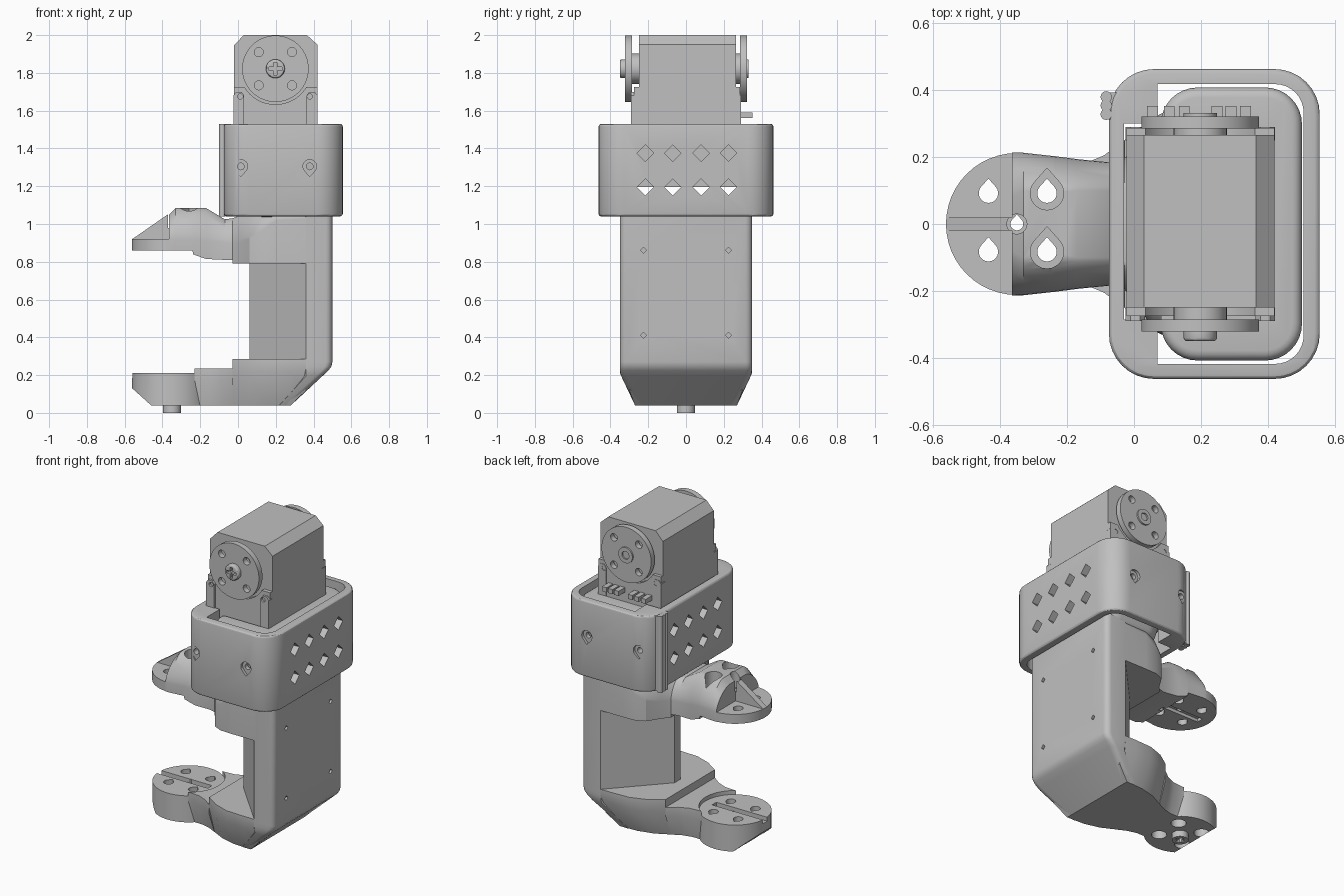
import bpy, bmesh, math

if "Cube" in bpy.data.objects:
    bpy.data.objects.remove(bpy.data.objects["Cube"])

grey = bpy.data.materials.new("plain grey")
grey.diffuse_color = (0.53, 0.53, 0.53, 1)
grey.use_nodes = True
grey.node_tree.nodes["Principled BSDF"].inputs["Base Color"].default_value = grey.diffuse_color


def loft(name, rings):
    """Skin a list of equal-length closed rings and cap the ends."""
    bm = bmesh.new()
    vs = [[bm.verts.new(p) for p in r] for r in rings]
    n = len(vs[0])
    for a, b in zip(vs, vs[1:]):
        for i in range(n):
            j = (i + 1) % n
            bm.faces.new((a[i], a[j], b[j], b[i]))
    bm.faces.new(vs[0])
    bm.faces.new(vs[-1])
    bmesh.ops.recalc_face_normals(bm, faces=bm.faces)
    me = bpy.data.meshes.new(name)
    bm.to_mesh(me)
    bm.free()
    me.materials.append(grey)
    ob = bpy.data.objects.new(name, me)
    bpy.context.collection.objects.link(ob)
    return ob


def place(axis, a, b, c):
    return {'x': (c, a, b), 'y': (a, c, b), 'z': (a, b, c)}[axis]


def prism(name, axis, pts, lo, hi):
    return loft(name, [[place(axis, a, b, c) for a, b in pts] for c in (lo, hi)])


def rect(x0, x1, y0, y1, r=0.0, n=8):
    """Rectangle outline with optional rounded corners."""
    if r == 0:
        return [(x0, y0), (x1, y0), (x1, y1), (x0, y1)]
    out = []
    for k, (cx, cy) in enumerate([(x1 - r, y1 - r), (x0 + r, y1 - r), (x0 + r, y0 + r), (x1 - r, y0 + r)]):
        for i in range(n + 1):
            t = (k + i / n) * math.pi / 2
            out.append((cx + r * math.cos(t), cy + r * math.sin(t)))
    return out


def circle(a, b, r, n=32):
    return [(a + r * math.cos(2 * math.pi * i / n), b + r * math.sin(2 * math.pi * i / n)) for i in range(n)]


def drop(a, b, r, up=1):
    """Teardrop outline with its point along +b or -b."""
    arc = [(a + r * math.cos(t), b + up * r * math.sin(t))
           for t in [math.radians(140 + 260 * i / 16) for i in range(17)]]
    return arc + [(a, b + up * r * 1.5)]


def diamond(a, b, r):
    return [(a - r, b), (a, b - r), (a + r, b), (a, b + r)]


def box(name, x0, x1, y0, y1, z0, z1):
    return prism(name, 'z', rect(x0, x1, y0, y1), z0, z1)


def apply(ob, mod):
    bpy.context.view_layer.objects.active = ob
    bpy.ops.object.modifier_apply(modifier=mod.name)


def boolean(ob, other, op='DIFFERENCE'):
    m = ob.modifiers.new("bool", 'BOOLEAN')
    m.operation, m.solver, m.object = op, 'EXACT', other
    apply(ob, m)
    bpy.data.objects.remove(other)


def cut(ob, axis, pts, lo, hi):
    boolean(ob, prism("cutter", axis, pts, lo, hi))


def bevel(ob, width, seg=3, angle=60):
    m = ob.modifiers.new("bevel", 'BEVEL')
    m.width, m.segments, m.limit_method, m.angle_limit = width, seg, 'ANGLE', math.radians(angle)
    apply(ob, m)


# Collar: rounded sleeve around the motor
collar = prism("collar", 'z', rect(-0.075, 0.555, -0.463, 0.463, 0.135), 1.04, 1.53)
bevel(collar, 0.015)
cavity = prism("cavity", 'z', rect(0.07, 0.507, -0.418, 0.418, 0.085), 0.9, 1.7)
boolean(cavity, box("square_end", 0.07, 0.25, -0.418, 0.418, 0.9, 1.7), 'UNION')
boolean(cavity, box("motor_slot", -0.03, 0.2, -0.285, 0.30, 0.9, 1.7), 'UNION')
boolean(collar, cavity)

# Holder: rounded tub inside the collar that grips the motor
holder = loft("motor_holder", [[(x, y, z) for x, y in rect(0.08, 0.502, -w, w, 0.11)]
                               for z, w in [(1.03, 0.345), (1.06, 0.355), (1.12, 0.39), (1.17, 0.408), (1.5, 0.408)]])
bevel(holder, 0.03, 4)
cut(holder, 'z', rect(-0.03, 0.42, -0.29, 0.29), 1.195, 1.7)

# Vent diamonds through the collar and holder, and screw holes on both collar ends
for y in (-0.215, -0.07, 0.08, 0.225):
    for z in (1.195, 1.375):
        for ob in (collar, holder):
            cut(ob, 'x', diamond(y, z, 0.044), -0.2, 0.7)
for x in (0.015, 0.38):
    for s in (-1, 1):
        lo, hi = sorted((s * 0.445, s * 0.5))
        cut(collar, 'y', drop(x, 1.305, 0.036, -1), lo, hi)
        lo, hi = sorted((s * 0.35, s * 0.5))
        cut(collar, 'y', circle(x, 1.305, 0.018, 16), lo, hi)

# Cable clip ribs on the collar corner
for y in (0.328, 0.354, 0.38):
    prism("clip_rib", 'z', circle(-0.083, y, 0.017, 16), 1.04, 1.53)
box("clip_base", -0.083, -0.05, 0.313, 0.393, 1.045, 1.525)


# Spine: flat back, wedge-shaped inner side, chamfered heel
def spine_ring(z, xm, w, r=0.035):
    half = [(0.06, 0.03), (min(0.36, xm - 0.06), w)]
    half += [(xm - r + r * math.sin(t), w - r + r * math.cos(t)) for t in [math.pi / 8 * i for i in range(5)]]
    return [(x, y, z) for x, y in half] + [(x, -y, z) for x, y in reversed(half)]


spine = loft("spine", [spine_ring(*s) for s in [
    (0.04, 0.28, 0.27), (0.195, 0.447, 0.343), (0.225, 0.479, 0.349),
    (0.245, 0.494, 0.35), (0.27, 0.5, 0.35), (1.06, 0.5, 0.35)]])
for y in (-0.225, 0.225):
    for z in (0.41, 0.86):
        cut(spine, 'x', diamond(y, z, 0.016), 0.45, 0.6)


# Lower arm sections: x, top half width, bottom half width, bottom, top
def slab(x, wt, wb, zb, zt):
    zm = zb + (zt - zb) * 0.7
    return [(x, -wb, zb), (x, wb, zb), (x, wt, zm), (x, wt, zt), (x, -wt, zt), (x, -wt, zm)]


lower_arm = loft("lower_arm", [slab(*s) for s in [
    (-0.3, 0.175, 0.15, 0.04, 0.235), (-0.22, 0.175, 0.15, 0.04, 0.235),
    (-0.15, 0.18, 0.15, 0.04, 0.235), (-0.09, 0.205, 0.165, 0.04, 0.235), (-0.03, 0.25, 0.195, 0.04, 0.235),
    (-0.029, 0.25, 0.195, 0.04, 0.285), (0.06, 0.31, 0.24, 0.04, 0.285), (0.16, 0.345, 0.265, 0.04, 0.285),
    (0.28, 0.35, 0.27, 0.04, 0.285), (0.36, 0.35, 0.30, 0.118, 0.285)]])
cut(lower_arm, 'z', circle(-0.35, 0, 0.212, 48), 0.15, 0.4)

# Lower disc with slanted tip, groove and pivot knob
lower_disc = prism("lower_disc", 'z', circle(-0.35, 0, 0.211, 48), 0.04, 0.21)
cut(lower_disc, 'y', [(-0.66, 0.22), (-0.46, 0.04), (-0.46, -0.1), (-0.66, -0.1)], -1, 1)
cut(lower_disc, 'z', rect(-0.7, -0.2, -0.022, 0.022), 0.185, 0.3)
knob = prism("pivot_knob", 'z', circle(-0.35, 0, 0.048), 0.0, 0.1)
for w, h in ((0.03, 0.009), (0.009, 0.03)):
    cut(knob, 'z', rect(-0.35 - w, -0.35 + w, -h, h), -0.1, 0.02)


# Upper arm: smooth arched cross-sections that widen into the spine
def arch(x, w, wt, zb, zs, zt, p=1.25, n=8):
    half = [(w, zb)]
    for i in range(n + 1):
        t = i / n * math.pi / 2
        half.append((wt + (w - wt) * math.cos(t) ** p, zs + (zt - zs) * math.sin(t) ** p))
    return [(x, y, z) for y, z in half] + [(x, -y, z) for y, z in reversed(half)]


hump = loft("upper_arm", [arch(*s) for s in [
    (-0.365, 0.214, 0.08, 0.86, 0.92, 1.05), (-0.33, 0.213, 0.1, 0.86, 0.92, 1.085),
    (-0.24, 0.203, 0.1, 0.86, 0.92, 1.085), (-0.239, 0.203, 0.1, 0.84, 0.92, 1.085),
    (-0.17, 0.194, 0.1, 0.815, 0.91, 1.085), (-0.07, 0.184, 0.1, 0.81, 0.9, 1.025),
    (-0.03, 0.195, 0.11, 0.81, 0.9, 1.03), (-0.029, 0.195, 0.11, 0.79, 0.9, 1.03),
    (0.01, 0.24, 0.15, 0.79, 0.9, 1.045), (0.06, 0.32, 0.23, 0.79, 0.92, 1.045),
    (0.12, 0.347, 0.3, 0.79, 0.96, 1.045), (0.2, 0.35, 0.34, 0.79, 1.02, 1.045),
    (0.37, 0.35, 0.345, 0.79, 1.03, 1.045)]])
upper_disc = prism("upper_disc", 'z', circle(-0.35, 0, 0.212, 48), 0.86, 0.92)
fin = prism("upper_fin", 'y', [(-0.56, 0.87), (-0.56, 0.92), (-0.37, 1.052), (-0.3, 1.07), (-0.3, 0.87)], -0.02, 0.02)
for ob in (upper_disc, hump, fin):
    cut(ob, 'z', rect(-0.5, -0.2, -0.022, 0.022), 0.8, 0.88)

# Teardrop bolt holes through both discs
for y in (-0.083, 0.092):
    for x in (-0.435, -0.26):
        for ob in (upper_disc, lower_disc, hump, lower_arm):
            cut(ob, 'z', drop(x, y, 0.029), -0.1, 1.3)
        for ob in (lower_disc, lower_arm):
            cut(ob, 'z', circle(x, y, 0.045, 20), -0.1, 0.1)
    cut(hump, 'z', drop(-0.26, y, 0.05), 0.95, 1.3)
for ob in (upper_disc, hump, fin, lower_disc, knob):
    cut(ob, 'z', drop(-0.35, 0, 0.019), -0.2, 1.3)
for ob in (hump, fin):
    cut(ob, 'z', circle(-0.35, 0, 0.03, 20), 0.98, 1.3)

# Motor body with chamfered top edges
prism("motor_body", 'y', [(-0.022, 1.195), (0.42, 1.195), (0.42, 1.95), (0.365, 2.0), (0.03, 2.0), (-0.022, 1.945)],
      -0.25, 0.266)

# Motor end plates, scooped around the horns, with corner lugs
for y0, y1 in ((-0.275, -0.24), (0.26, 0.287)):
    plate = box("motor_end_plate", -0.022, 0.42, y0, y1, 1.195, 1.725)
    cut(plate, 'y', circle(0.198, 1.825, 0.192, 48), -1, 1)
for s in (-1, 1):
    for a, b, hx in ((-0.025, 0.033, 0.012), (0.363, 0.421, 0.38)):
        lo, hi = sorted((s * 0.25, s * 0.29))
        lug = prism("corner_lug", 'y', [(a, 1.2), (b, 1.2), (b, 1.68), (b - 0.015, 1.70), (a + 0.015, 1.70), (a, 1.68)],
                    lo, hi)
        cut(lug, 'y', circle(hx, 1.675, 0.014, 16), -1, 1)

# Horn discs with four holes, shafts and hubs
for s in (-1, 1):
    span = lambda a, b: sorted((s * a, s * b))
    horn = prism("horn", 'y', circle(0.198, 1.822, 0.176, 64), *span(0.286, 0.322))
    for dx in (-0.088, 0.088):
        for dz in (-0.088, 0.088):
            cut(horn, 'y', circle(0.198 + dx, 1.822 + dz, 0.024, 20), -1, 1)
    prism("horn_shaft", 'y', circle(0.198, 1.822, 0.08), *span(0.24, 0.3))
    hub = prism("horn_hub", 'y', circle(0.198, 1.822, 0.05), *span(0.3, 0.35 if s < 0 else 0.332))
    if s < 0:
        bevel(hub, 0.01)
        for w, h in ((0.034, 0.009), (0.009, 0.034)):
            cut(hub, 'y', rect(0.198 - w, 0.198 + w, 1.822 - h, 1.822 + h), -0.5, -0.33)
    else:
        cut(hub, 'y', circle(0.198, 1.822, 0.025), 0.315, 0.5)

# Connector pins on the rear of the motor
for x in (0.055, 0.105, 0.15, 0.248, 0.29, 0.333):
    box("connector_pin", x - 0.016, x + 0.016, 0.27, 0.353, 1.56, 1.59)

# Keep hard edges crisp and round surfaces smooth
for ob in bpy.context.collection.objects:
    ob.select_set(True)
    bpy.context.view_layer.objects.active = ob
bpy.ops.object.shade_smooth_by_angle(angle=math.radians(30))
